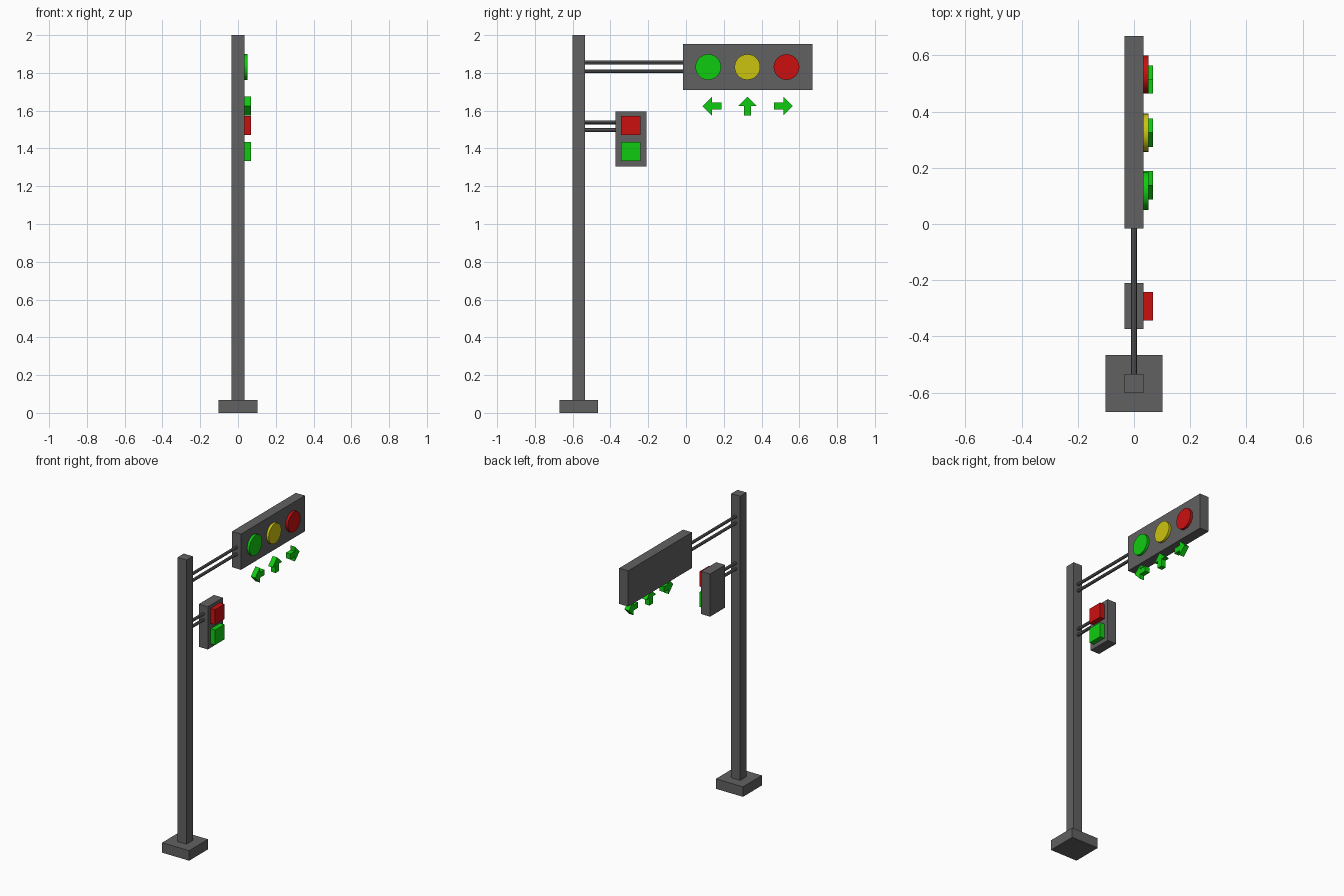
import bpy, bmesh
from math import pi, cos, sin
from mathutils import Matrix

if "Cube" in bpy.data.objects:
    bpy.data.objects.remove(bpy.data.objects["Cube"])


def material(name, rgb):
    m = bpy.data.materials.new(name)
    m.diffuse_color = (*rgb, 1)
    m.use_nodes = True
    m.node_tree.nodes["Principled BSDF"].inputs["Base Color"].default_value = m.diffuse_color
    return m


GREY = material("dark_grey", (0.12, 0.12, 0.12))
RED = material("red", (0.6, 0.005, 0.005))
YELLOW = material("yellow", (0.6, 0.55, 0.005))
GREEN = material("green", (0.005, 0.6, 0.005))


def finish(name, bm, mat):
    bmesh.ops.recalc_face_normals(bm, faces=bm.faces)
    me = bpy.data.meshes.new(name)
    bm.to_mesh(me)
    bm.free()
    me.materials.append(mat)
    ob = bpy.data.objects.new(name, me)
    bpy.context.collection.objects.link(ob)
    return ob


def box(name, x, y, z, mat=GREY):
    bm = bmesh.new()
    size = [b - a for a, b in (x, y, z)]
    mid = [(a + b) / 2 for a, b in (x, y, z)]
    bmesh.ops.create_cube(bm, size=1, matrix=Matrix.Translation(mid) @ Matrix.Diagonal((*size, 1)))
    return finish(name, bm, mat)


def rod(name, start, end, y, z, r, sides, axis, mat=GREY):
    # cylinder along x or y between start and end
    bm = bmesh.new()
    mid = (start + end) / 2
    if axis == 'X':
        m = Matrix.Translation((mid, y, z)) @ Matrix.Rotation(pi / 2, 4, 'Y')
    else:
        m = Matrix.Translation((0, mid, z)) @ Matrix.Rotation(pi / 2, 4, 'X')
    bmesh.ops.create_cone(bm, cap_ends=True, segments=sides, radius1=r, radius2=r,
                          depth=end - start, matrix=m)
    return finish(name, bm, mat)


def arrow(name, y, z, angle):
    # up-pointing outline, turned in the y-z plane and extruded along x
    outline = [(-0.018, -0.05), (0.018, -0.05), (0.018, 0), (0.05, 0),
               (0, 0.05), (-0.05, 0), (-0.018, 0)]
    c, s = cos(angle), sin(angle)
    bm = bmesh.new()
    face = bm.faces.new([bm.verts.new((D, y + u * c - v * s, z + u * s + v * c)) for u, v in outline])
    ext = bmesh.ops.extrude_face_region(bm, geom=[face], use_keep_orig=True)
    bmesh.ops.translate(bm, vec=(D, 0, 0),
                        verts=[v for v in ext["geom"] if isinstance(v, bmesh.types.BMVert)])
    finish(name, bm, GREEN)


D = 0.034  # half depth of post and housings

# base and post
box("base", (-0.102, 0.102), (-0.67, -0.467), (0, 0.068))
box("post", (-D, D), (-0.602, -0.534), (0.068, 2))

# signal housings
box("main_housing", (-D, D), (-0.016, 0.67), (1.71, 1.953))
box("pedestrian_housing", (-D, D), (-0.373, -0.21), (1.305, 1.595))

# paired support arms
for name, end, zs in (("main_arm", -0.016, (1.855, 1.809)),
                      ("pedestrian_arm", -0.373, (1.538, 1.498))):
    for i, z in enumerate(zs):
        rod(f"{name}_{i + 1}", -0.534, end, 0, z, 0.01, 8, 'Y')

# round vehicle lamps with direction arrows below
for name, y, mat, turn in (("green", 0.118, GREEN, pi / 2), ("yellow", 0.325, YELLOW, 0),
                           ("red", 0.532, RED, -pi / 2)):
    lamp = rod(f"{name}_lamp", D, 0.051, y, 1.831, 0.068, 32, 'X', mat)
    for p in lamp.data.polygons:
        p.use_smooth = len(p.vertices) == 4
    for e in lamp.data.edges:
        a, b = (lamp.data.vertices[i].co for i in e.vertices)
        e.use_edge_sharp = abs(a.x - b.x) < 1e-4
for name, y, turn in (("left_arrow", 0.138, pi / 2), ("up_arrow", 0.325, 0),
                      ("right_arrow", 0.515, -pi / 2)):
    arrow(name, y, 1.624, turn)

# square pedestrian lamps
box("pedestrian_red_lamp", (D, 2 * D), (-0.343, -0.242), (1.471, 1.573), RED)
box("pedestrian_green_lamp", (D, 2 * D), (-0.343, -0.242), (1.333, 1.434), GREEN)
